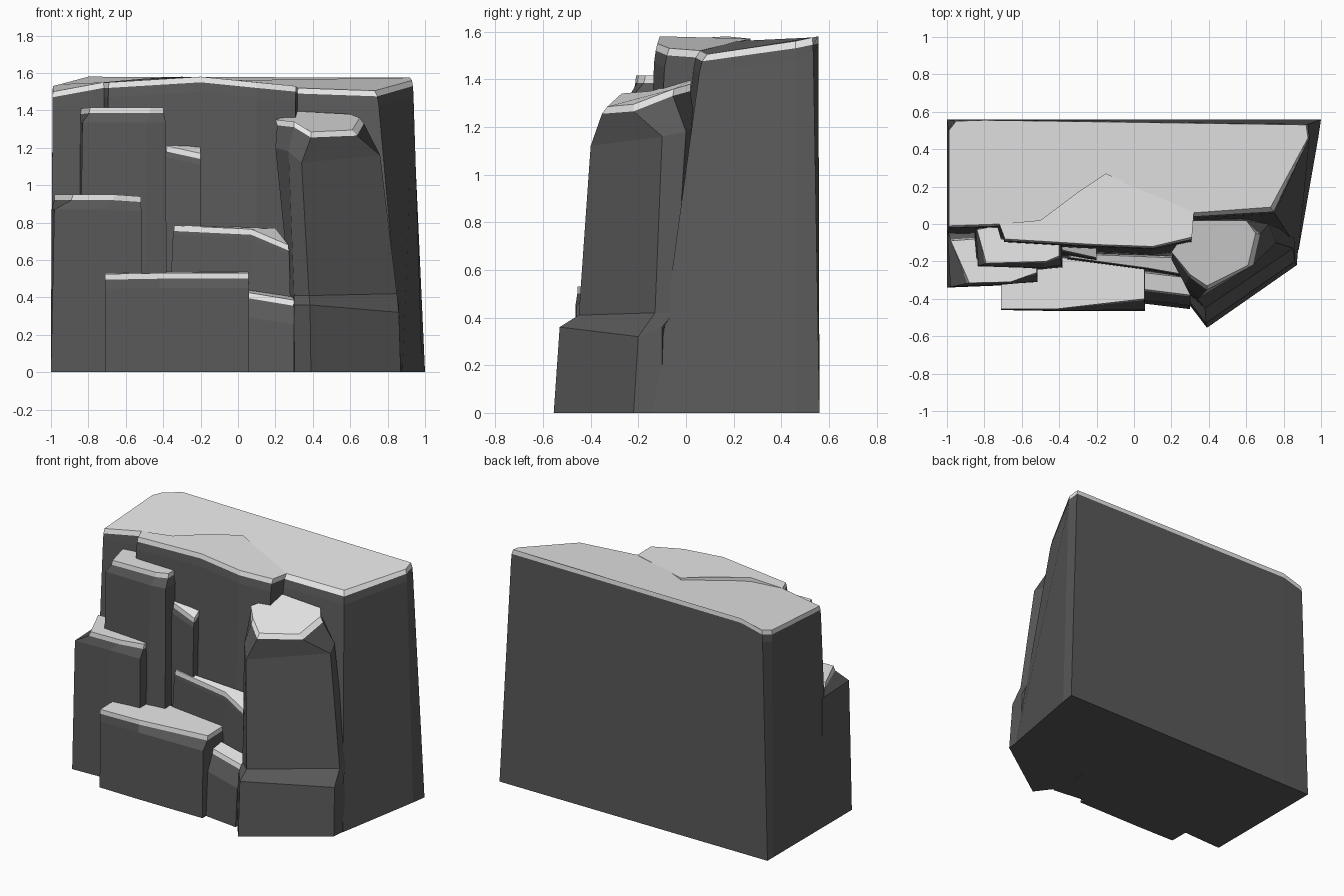
import bpy
import bmesh
from mathutils import Vector

cube = bpy.data.objects.get("Cube")
if cube:
    bpy.data.objects.remove(cube, do_unlink=True)


def make_material(name, colour):
    material = bpy.data.materials.new(name)
    material.use_nodes = True
    material.diffuse_color = colour
    shader = material.node_tree.nodes["Principled BSDF"]
    shader.inputs["Base Color"].default_value = colour
    shader.inputs["Roughness"].default_value = 0.9
    return material


ROCK = make_material("dark rock", (0.1, 0.1, 0.1, 1))
SNOW = make_material("pale snow", (0.8, 0.8, 0.8, 1))
SNOW_DEPTH = 0.03


def build_rock(name, base, crown, shoulder=0.08, lean=0.5, waist=()):
    """Loft a rock from its footprint to its crown, and cover the crown with snow."""
    foot = [Vector((x, y, 0)) for x, y in base]
    top = [Vector(p) for p in crown]
    chamfer, snow_line = [], []
    for low, high in zip(foot, top):
        side = low.lerp(high, lean)
        chamfer.append(Vector((side.x, side.y, high.z - shoulder)))
        rim = high.lerp(low, 0.1)
        snow_line.append(Vector((rim.x, rim.y, high.z - SNOW_DEPTH)))
    if waist:
        middle = [[Vector(p) for p in ring] for ring in waist]
    else:
        middle = [chamfer]

    bm = bmesh.new()
    rings = [[bm.verts.new(p) for p in ring]
             for ring in [foot, *middle, snow_line, top]]
    bm.faces.new(rings[0])
    count = len(foot)
    for lower, upper in zip(rings, rings[1:]):
        for i in range(count):
            j = (i + 1) % count
            face = bm.faces.new((lower[i], lower[j], upper[j], upper[i]))
            face.material_index = int(upper is rings[-1])
    bm.faces.new(rings[-1]).material_index = 1
    bmesh.ops.recalc_face_normals(bm, faces=bm.faces)

    mesh = bpy.data.meshes.new(name)
    bm.to_mesh(mesh)
    bm.free()
    mesh.materials.append(ROCK)
    mesh.materials.append(SNOW)
    rock = bpy.data.objects.new(name, mesh)
    bpy.context.collection.objects.link(rock)
    return rock


# Main cliff body
build_rock(
    "cliff_body",
    base=[(-1, -.1), (-.72, -.1), (.3, -.13), (.88, -.14), (.985, .46),
          (1, .56), (-.8, .56), (-1, .56), (-1, .5)],
    crown=[(-.99, -.01, 1.5), (-.72, 0, 1.55), (.32, .06, 1.52), (.73, .09, 1.505),
           (.93, .46, 1.56), (.92, .53, 1.575), (-.8, .555, 1.58),
           (-.95, .55, 1.54), (-.99, .5, 1.53)],
    lean=0.85)

# Upper face standing proud of the body
build_rock(
    "upper_face",
    base=[(-.71, -.15), (-.2, -.17), (.1, -.19), (.3, -.17), (.32, .06),
          (-.15, .27), (-.3, .17), (-.5, .02), (-.72, 0)],
    crown=[(-.69, -.08, 1.55), (-.2, -.11, 1.58), (.1, -.12, 1.55), (.31, -.07, 1.53),
           (.32, .06, 1.52), (-.15, .27, 1.57), (-.3, .17, 1.58),
           (-.5, .02, 1.57), (-.72, 0, 1.55)],
    lean=0.8)

# Tall column on the -x side
build_rock(
    "tall_column",
    base=[(-.85, -.23), (-.5, -.25), (-.38, -.24), (-.38, -.1), (-.71, -.07),
          (-.73, 0), (-.85, 0)],
    crown=[(-.79, -.21, 1.415), (-.47, -.2, 1.415), (-.4, -.17, 1.415),
           (-.4, -.11, 1.415), (-.71, -.08, 1.41), (-.73, -.01, 1.41),
           (-.84, -.03, 1.41)],
    lean=0.3)

# Outer column on the -x side
build_rock(
    "outer_column",
    base=[(-1, -.34), (-.75, -.33), (-.515, -.315), (-.515, -.2), (-.84, -.15),
          (-.85, -.02), (-1, -.02)],
    crown=[(-.88, -.315, .95), (-.66, -.31, .95), (-.52, -.26, .94),
           (-.52, -.21, .94), (-.84, -.19, .95), (-.85, -.08, .95),
           (-.98, -.09, .95)],
    lean=0.15)

# Small step beside the tall column
build_rock(
    "small_step",
    base=[(-.4, -.17), (-.2, -.2), (-.2, -.1), (-.4, -.1)],
    crown=[(-.38, -.14, 1.21), (-.2, -.18, 1.17), (-.2, -.12, 1.21), (-.4, -.1, 1.215)],
    shoulder=0.06)

# Sloping middle ledge
build_rock(
    "middle_ledge",
    base=[(-.38, -.2), (.08, -.26), (.29, -.31), (.29, -.12), (-.38, -.12)],
    crown=[(-.34, -.18, .785), (.07, -.235, .765), (.27, -.27, .68),
           (.2, -.18, .77), (-.34, -.16, .785)],
    shoulder=0.05, lean=0.8)

# Broad ledge at the front
build_rock(
    "front_ledge",
    base=[(-.71, -.46), (-.42, -.465), (.06, -.465), (.06, -.2), (-.38, -.17),
          (-.71, -.17)],
    crown=[(-.71, -.455, .525), (-.42, -.455, .53), (.055, -.4, .53),
           (.055, -.24, .535), (-.38, -.18, .535), (-.71, -.18, .53)],
    lean=0.1)

# Low step between ledge and boulder
build_rock(
    "low_step",
    base=[(.05, -.425), (.3, -.455), (.31, -.25), (.05, -.2)],
    crown=[(.06, -.35, .425), (.3, -.38, .385), (.31, -.29, .4), (.05, -.26, .44)],
    shoulder=0.13, lean=0.25)

# Big boulder column on the +x side
build_rock(
    "boulder_column",
    base=[(.295, -.43), (.39, -.555), (.87, -.22), (.88, -.1), (.6, 0),
          (.3, 0), (.29, -.27)],
    waist=[
        [(.3, -.42, .36), (.385, -.53, .36), (.86, -.2, .32), (.86, -.1, .36),
         (.6, 0, .36), (.3, 0, .36), (.29, -.26, .36)],
        [(.3, -.38, .41), (.38, -.45, .41), (.85, -.13, .42), (.85, -.05, .42),
         (.6, .02, .41), (.28, 0, .41), (.28, -.24, .41)],
        [(.27, -.32, 1.18), (.34, -.4, 1.12), (.76, -.1, 1.16), (.72, 0, 1.18),
         (.55, .04, 1.2), (.24, 0, 1.2), (.2, -.19, 1.2)],
    ],
    crown=[(.3, -.27, 1.34), (.39, -.33, 1.285), (.61, -.22, 1.295), (.65, -.05, 1.36),
           (.6, .02, 1.38), (.32, .02, 1.395), (.2, -.15, 1.35)])
